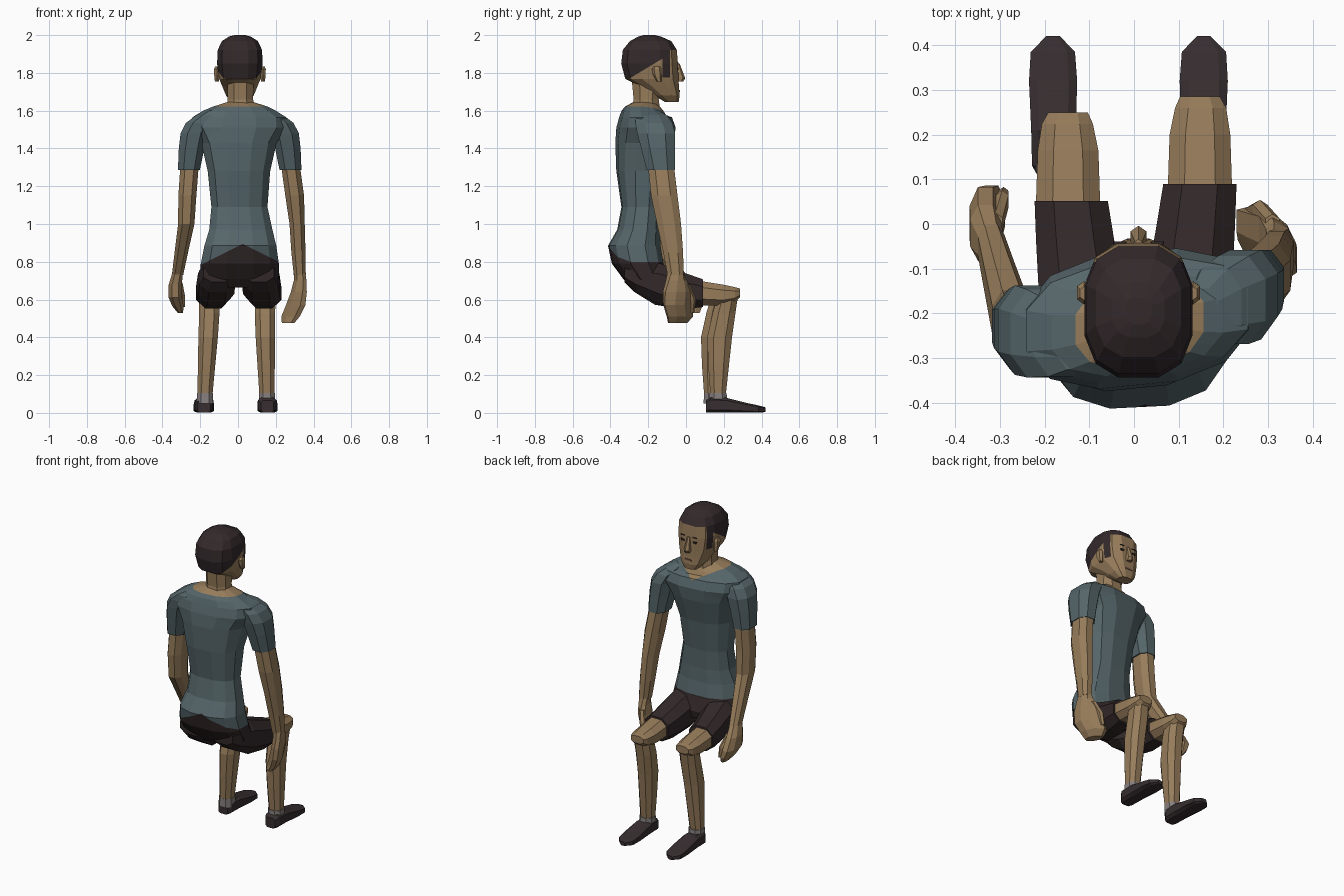
import bpy, bmesh, math
from mathutils import Vector


def mat(name, rgb):
    m = bpy.data.materials.new(name)
    m.diffuse_color = (*rgb, 1)
    return m


SKIN = mat("skin", (0.31, 0.203, 0.104))
HAIR = mat("dark_hair", (0.033, 0.022, 0.024))
SHIRT = mat("blue_grey_cloth", (0.092, 0.132, 0.143))
SHORTS = mat("dark_cloth", (0.032, 0.021, 0.022))
SHOE = mat("dark_leather", (0.038, 0.027, 0.029))
SOCK = mat("grey_sock", (0.24, 0.21, 0.21))
EYE = mat("eye_dark", (0.02, 0.015, 0.013))
LIP = mat("lip", (0.20, 0.10, 0.07))


def loft(name, rings, mats, axis='z', n=8, p=2.4, bands=None, cuts=(), rule=None, warp=None):
    """Skin rings (pos, x0, x1, v0, v1); v is y for axis z, and z for axis y."""
    bm = bmesh.new()
    loops = []
    for pos, x0, x1, v0, v1 in rings:
        loop = []
        for i in range(n):
            a = 2 * math.pi * (i + 0.5) / n
            c, s = math.cos(a), math.sin(a)
            u = (x0 + x1) / 2 + abs(x1 - x0) / 2 * math.copysign(abs(c) ** (2 / p), c)
            v = (v0 + v1) / 2 + (v1 - v0) / 2 * math.copysign(abs(s) ** (2 / p), s)
            co = Vector((u, v, pos) if axis == 'z' else (u, pos, v))
            loop.append(bm.verts.new(warp(co) if warp else co))
        loops.append(loop)
    for k, (a, b) in enumerate(zip(loops, loops[1:])):
        for i in range(n):
            j = (i + 1) % n
            f = bm.faces.new((a[i], a[j], b[j], b[i]))
            f.material_index = bands[k] if bands else 0
    bm.faces.new(loops[0]).material_index = bands[0] if bands else 0
    bm.faces.new(loops[-1]).material_index = bands[-1] if bands else 0
    bmesh.ops.recalc_face_normals(bm, faces=bm.faces[:])
    # cut colour borders into the surface
    for co, no in cuts:
        bmesh.ops.bisect_plane(bm, geom=bm.verts[:] + bm.edges[:] + bm.faces[:],
                               plane_co=co, plane_no=no)
    if rule:
        for f in bm.faces:
            f.material_index = rule(f.calc_center_median(), f.material_index)
    me = bpy.data.meshes.new(name)
    bm.to_mesh(me)
    bm.free()
    for m in mats:
        me.materials.append(m)
    ob = bpy.data.objects.new(name, me)
    bpy.context.collection.objects.link(ob)
    return ob


def flip(rings, dy=0, axis='z'):
    """Mirror rings to the -x side, sliding them along y."""
    if axis == 'z':
        return [(z, -x1, -x0, y0 + dy, y1 + dy) for z, x0, x1, y0, y1 in rings]
    return [(y + dy, -x1, -x0, z0, z1) for y, x0, x1, z0, z1 in rings]


def limb(points):
    """Rings from centre points (z, x, y, rx, ry)."""
    return [(z, x - rx, x + rx, y - ry, y + ry) for z, x, y, rx, ry in points]


# Torso: shorts seat, shirt and bare neckline in one body
def twist(co):
    k = min(max((co.z - 1.0) / 0.4, 0), 1)
    co.y += (0.05 + 0.05 * k) * co.x
    if co.z > 1.59:
        co.z -= 0.25 * max(co.y + 0.2, 0)
    return co


def hem(c, band):
    if band == 1 or (c.y > -0.16 and c.z > 1.555 + 0.5 * abs(c.x - 0.012)):
        return 1
    line = 0.895 - 0.5 * abs(c.x - 0.025) if c.y < -0.27 else 0.80
    return 2 if c.z < line else 0


loft("torso", [
    (0.665, -0.15, 0.17, -0.29, -0.10), (0.71, -0.205, 0.222, -0.333, -0.09),
    (0.79, -0.203, 0.222, -0.393, -0.12), (0.885, -0.183, 0.208, -0.414, -0.135),
    (0.97, -0.157, 0.187, -0.365, -0.14), (1.09, -0.145, 0.16, -0.342, -0.138),
    (1.28, -0.165, 0.175, -0.368, -0.11), (1.43, -0.20, 0.21, -0.372, -0.07),
    (1.51, -0.25, 0.268, -0.365, -0.06), (1.565, -0.248, 0.262, -0.35, -0.08),
    (1.60, -0.19, 0.205, -0.338, -0.11), (1.622, -0.135, 0.16, -0.322, -0.125),
    (1.645, -0.06, 0.085, -0.28, -0.15)],
    [SHIRT, SKIN, SHORTS], n=12, p=2.5, bands=[0] * 11 + [1],
    cuts=[((0.025, 0, 0.895), (0.5, 0, 1)), ((0.025, 0, 0.895), (-0.5, 0, 1)),
          ((0, 0, 0.80), (0, 0, 1)), ((0, -0.27, 0), (0, 1, 0)),
          ((0.012, 0, 1.555), (0.5, 0, -1)), ((0.012, 0, 1.555), (-0.5, 0, -1))],
    rule=hem, warp=twist)

# Sleeves
sleeve_r = [(1.285, 0.278, -0.133, 0.062, 0.08), (1.40, 0.264, -0.148, 0.072, 0.096),
            (1.48, 0.25, -0.158, 0.077, 0.107), (1.535, 0.222, -0.17, 0.077, 0.105),
            (1.575, 0.18, -0.185, 0.065, 0.09), (1.60, 0.15, -0.20, 0.04, 0.06)]
loft("right_sleeve", limb(sleeve_r), [SHIRT])
loft("left_sleeve", limb([(z, 0.018 - x, y - 0.095 + 0.08 * (z - 1.285), rx, ry)
                          for z, x, y, rx, ry in sleeve_r]), [SHIRT])

# Arms with loosely curled hands
loft("right_arm", limb([
    (1.33, 0.275, -0.135, 0.053, 0.073), (1.15, 0.30, -0.115, 0.053, 0.075),
    (1.00, 0.313, -0.09, 0.043, 0.068), (0.85, 0.32, -0.068, 0.04, 0.056),
    (0.73, 0.327, -0.055, 0.034, 0.046)]), [SKIN])


def palm_turn(co):
    # the right palm faces inward and forward
    axis = 0.327 if co.z > 0.6 else 0.30 - (0.57 - co.z) * 0.3
    co.y -= 0.8 * (co.x - axis) * min((0.76 - co.z) / 0.1, 1)
    return co


loft("right_hand", limb([
    (0.74, 0.327, -0.055, 0.032, 0.044), (0.70, 0.329, -0.05, 0.036, 0.052),
    (0.64, 0.322, -0.05, 0.045, 0.065), (0.57, 0.305, -0.04, 0.055, 0.06),
    (0.51, 0.278, -0.035, 0.052, 0.055), (0.475, 0.265, -0.05, 0.035, 0.04)]), [SKIN], warp=palm_turn)
loft("right_thumb", limb([
    (0.68, 0.31, 0.00, 0.018, 0.022), (0.60, 0.282, 0.03, 0.018, 0.024),
    (0.53, 0.262, 0.025, 0.014, 0.018)]), [SKIN], n=6)
loft("left_arm", limb([
    (1.33, -0.255, -0.225, 0.052, 0.073), (1.15, -0.268, -0.228, 0.051, 0.075),
    (1.00, -0.274, -0.215, 0.046, 0.072), (0.85, -0.30, -0.12, 0.038, 0.058),
    (0.73, -0.32, -0.045, 0.032, 0.048)]), [SKIN])
loft("left_hand", limb([
    (0.74, -0.32, -0.05, 0.03, 0.046), (0.68, -0.332, -0.02, 0.037, 0.067),
    (0.61, -0.332, 0.003, 0.038, 0.085), (0.565, -0.318, 0.025, 0.032, 0.065),
    (0.53, -0.305, 0.035, 0.015, 0.04)]), [SKIN])
loft("left_thumb", limb([
    (0.69, -0.31, 0.00, 0.018, 0.025), (0.62, -0.295, 0.05, 0.016, 0.025),
    (0.56, -0.292, 0.065, 0.012, 0.018)]), [SKIN], n=6)

# Legs: shorts leg, thigh, shin, sock and shoe on each side
short_leg = [(-0.325, 0.03, 0.195, 0.69, 0.79), (-0.265, 0.015, 0.218, 0.635, 0.80),
             (-0.14, 0.02, 0.226, 0.565, 0.80), (0.00, 0.045, 0.232, 0.545, 0.745),
             (0.09, 0.06, 0.235, 0.555, 0.712)]
thigh = [(0.06, 0.07, 0.225, 0.565, 0.705), (0.20, 0.075, 0.22, 0.565, 0.682),
         (0.26, 0.088, 0.21, 0.585, 0.668), (0.285, 0.10, 0.195, 0.61, 0.66)]
shin = [(0.64, 0.09, 0.205, 0.17, 0.282), (0.53, 0.085, 0.20, 0.137, 0.266),
        (0.40, 0.09, 0.20, 0.108, 0.248), (0.25, 0.10, 0.198, 0.114, 0.231),
        (0.10, 0.11, 0.195, 0.126, 0.214)]
sock = [(0.105, 0.107, 0.198, 0.122, 0.218), (0.05, 0.107, 0.20, 0.120, 0.222)]
shoe = [(0.105, 0.12, 0.19, 0, 0.068), (0.13, 0.105, 0.205, 0, 0.084),
        (0.21, 0.103, 0.207, 0, 0.082), (0.32, 0.10, 0.212, 0, 0.054),
        (0.385, 0.105, 0.208, 0, 0.04), (0.42, 0.14, 0.172, 0.004, 0.03)]

loft("right_shorts_leg", short_leg, [SHORTS], 'y')
loft("right_thigh", thigh, [SKIN], 'y')
loft("right_shin", shin, [SKIN])
loft("right_sock", sock, [SOCK])
loft("right_shoe", shoe, [SHOE], 'y', p=4)

# the left thigh is drawn back, its shorts still starting at the seat
left_short = [(y - 0.038 * min(max((y + 0.335) / 0.3, 0), 1), x0 + 0.007, x1 + 0.007, z0, z1)
              for y, x0, x1, z0, z1 in flip(short_leg, 0, 'y')]
loft("left_shorts_leg", left_short, [SHORTS], 'y')
loft("left_thigh", flip(thigh, -0.036, 'y'), [SKIN], 'y')
# the left foot stands a little wider than the knee
loft("left_shin", [(z, x0 - 0.006 - 0.016 * (0.64 - z) / 0.54, x1 - 0.006 - 0.016 * (0.64 - z) / 0.54,
                    y0 - 0.033, y1 - 0.033) for z, x0, x1, y0, y1 in flip(shin)], [SKIN])
loft("left_sock", [(z, x0 - 0.022, x1 - 0.022, y0, y1) for z, x0, x1, y0, y1 in flip(sock, -0.03)], [SOCK])
loft("left_shoe", [(y, x0 - 0.025, x1 - 0.025, z0, z1) for y, x0, x1, z0, z1 in flip(shoe, 0, 'y')],
     [SHOE], 'y', p=4)

# Neck
loft("neck", [(1.59, -0.068, 0.092, -0.295, -0.13), (1.66, -0.06, 0.085, -0.282, -0.14),
              (1.79, -0.062, 0.087, -0.295, -0.12)], [SKIN])


# Head, with the hairline cut into it
def hairline(c, band):
    burn = -0.125 < c.y < -0.085 and c.z > 1.775
    back = c.y < -0.125 and c.z > 1.77 + 0.6 * (c.y + 0.30) and c.z > 1.768
    return int(c.z > 1.922 or burn or back)


cx = 0.01
head = [(1.645, 0.045, -0.11, -0.038), (1.68, 0.075, -0.17, -0.032), (1.73, 0.096, -0.25, -0.035),
        (1.768, 0.112, -0.325, -0.036), (1.85, 0.124, -0.347, -0.039), (1.922, 0.12, -0.338, -0.045),
        (1.968, 0.098, -0.30, -0.075), (1.992, 0.06, -0.255, -0.13), (2.0, 0.03, -0.225, -0.165)]
loft("head", [(z, cx - r, cx + r, y0, y1) for z, r, y0, y1 in head], [SKIN, HAIR], n=12, p=2.7,
     cuts=[((0, -0.085, 0), (0, 1, 0)), ((0, -0.125, 0), (0, 1, 0)),
           ((0, 0, 1.775), (0, 0, 1)), ((0, -0.30, 1.77), (0, -0.6, 1))], rule=hairline)

# Face details and ears
loft("nose", [(1.755, cx - 0.018, cx + 0.018, -0.06, -0.014), (1.772, cx - 0.02, cx + 0.02, -0.06, -0.004),
              (1.85, cx - 0.009, cx + 0.009, -0.06, -0.034)], [SKIN], n=6)
loft("mouth", [(1.70, cx - 0.026, cx + 0.026, -0.041, -0.032), (1.71, cx - 0.023, cx + 0.023, -0.041, -0.032)],
     [LIP], n=4, p=20)
for side, s in (("left", -1), ("right", 1)):
    ex = cx + s * 0.042
    loft(side + "_eye", [(1.815, ex - 0.010, ex + 0.010, -0.046, -0.039),
                         (1.828, ex - 0.014, ex + 0.014, -0.046, -0.039)], [EYE], n=4, p=20)
    loft(side + "_brow", [(1.85, ex - 0.016, ex + 0.016, -0.046, -0.039),
                          (1.855, ex - 0.013, ex + 0.013, -0.046, -0.039)], [HAIR], n=4, p=20)
    ax = cx + s * 0.122
    loft(side + "_ear", [(1.755, ax - 0.012, ax + 0.012, -0.155, -0.13),
                         (1.79, ax - 0.016, ax + 0.016, -0.175, -0.128),
                         (1.82, ax - 0.017, ax + 0.017, -0.18, -0.128),
                         (1.835, ax - 0.01, ax + 0.01, -0.17, -0.14)], [SKIN], n=6)
